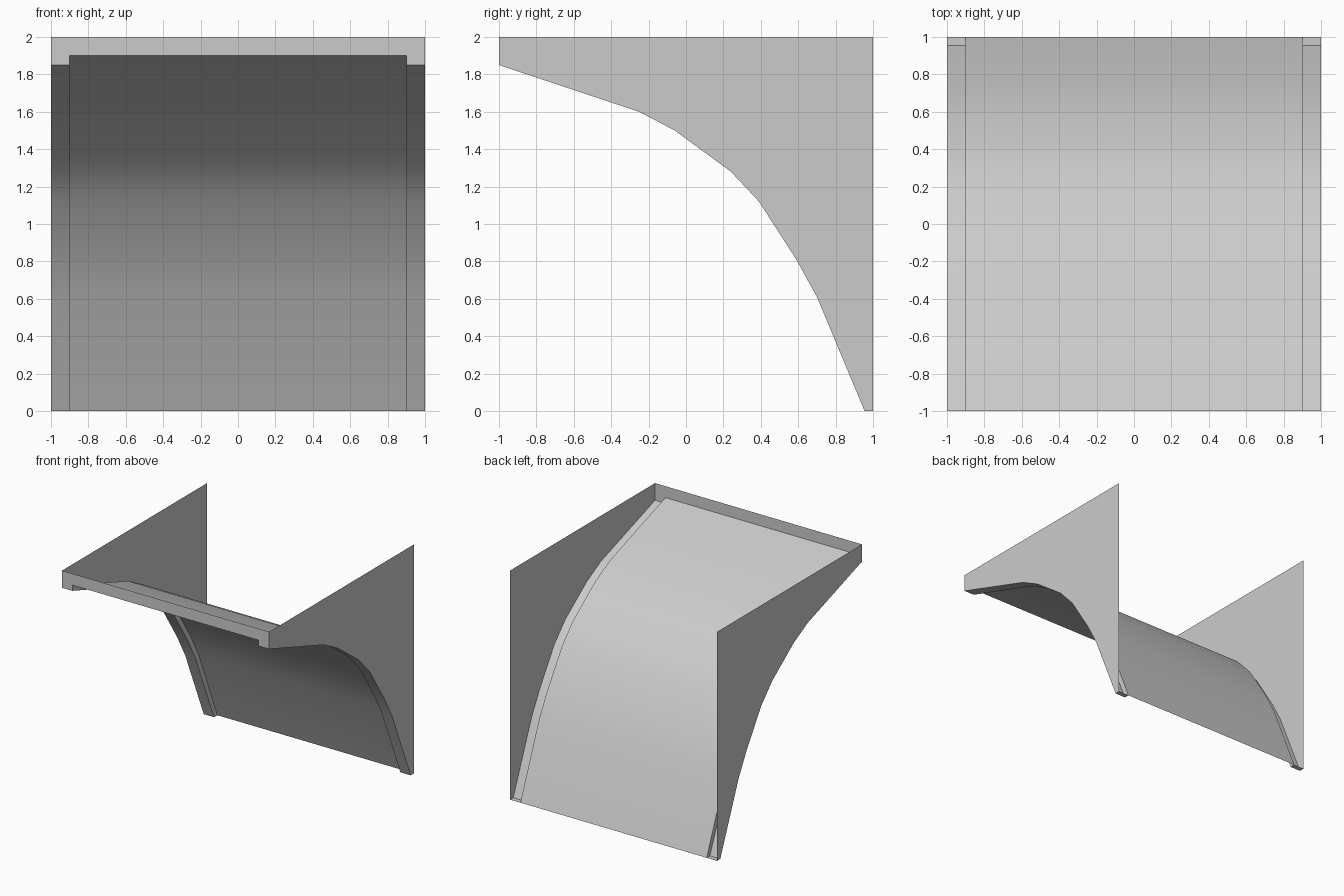
import bpy
from math import radians
from mathutils import Vector

if "Cube" in bpy.data.objects:
    bpy.data.objects.remove(bpy.data.objects["Cube"])

# Curved underside profile as (y, z), front top to back bottom
EDGE = [(-1, 1.85), (-0.25, 1.6), (-0.06, 1.5), (0.24, 1.28),
        (0.39, 1.12), (0.59, 0.81), (0.70, 0.61), (0.955, 0)]
OFFSET = 0.046
IN, OUT = 0.9, 1.0


def offset_profile(pts, d):
    """Shift the inner points along their normals; ends stay on the block faces."""
    out = [(-1, 1.9)]
    for a, b, c in zip(pts, pts[1:], pts[2:]):
        t = (Vector(c) - Vector(b)).normalized() + (Vector(b) - Vector(a)).normalized()
        t.normalize()
        out.append((b[0] - t.y * d, b[1] + t.x * d))
    return out + [(1, 0)]


def make(name, verts, faces, mirror=False, smooth=False):
    mesh = bpy.data.meshes.new(name)
    mesh.from_pydata(verts, [], faces)
    obj = bpy.data.objects.new(name, mesh)
    bpy.context.collection.objects.link(obj)
    if mirror:
        obj.modifiers.new("Mirror", 'MIRROR').use_axis[0] = True
    if smooth:
        bpy.ops.object.select_all(action='DESELECT')
        obj.select_set(True)
        bpy.context.view_layer.objects.active = obj
        bpy.ops.object.shade_smooth_by_angle(angle=radians(30))
    return obj


def strip(name, path_a, path_b, **kw):
    """Quad strip between two matching 3D paths."""
    n = len(path_a)
    faces = [(i, i + 1, n + i + 1, n + i) for i in range(n - 1)]
    return make(name, path_a + path_b, faces, **kw)


def at(x, prof):
    return [(x, y, z) for y, z in prof]


RAMP = offset_profile(EDGE, OFFSET)

# Raised curved panel between the side rails
strip("curved_panel", at(-IN, RAMP), at(IN, RAMP), smooth=True)

# Lower curved rails along both sides, with the flat foot at the back
foot = EDGE + [(1, 0)]
strip("side_rail", at(IN, foot), at(OUT, foot), mirror=True, smooth=True)

# Step between each rail and the panel
strip("rail_step", at(IN, RAMP), at(IN, EDGE), mirror=True)

# Flat side walls
wall = foot + [(1, 2), (-1, 2)]
make("side_wall", at(OUT, wall), [tuple(range(len(wall)))], mirror=True)

# Front lip with deeper corners
lip = [(-OUT, 1.85), (-IN, 1.85), (-IN, 1.9), (IN, 1.9),
       (IN, 1.85), (OUT, 1.85), (OUT, 2), (-OUT, 2)]
make("front_lip", [(x, -1, z) for x, z in lip], [tuple(range(len(lip)))])
